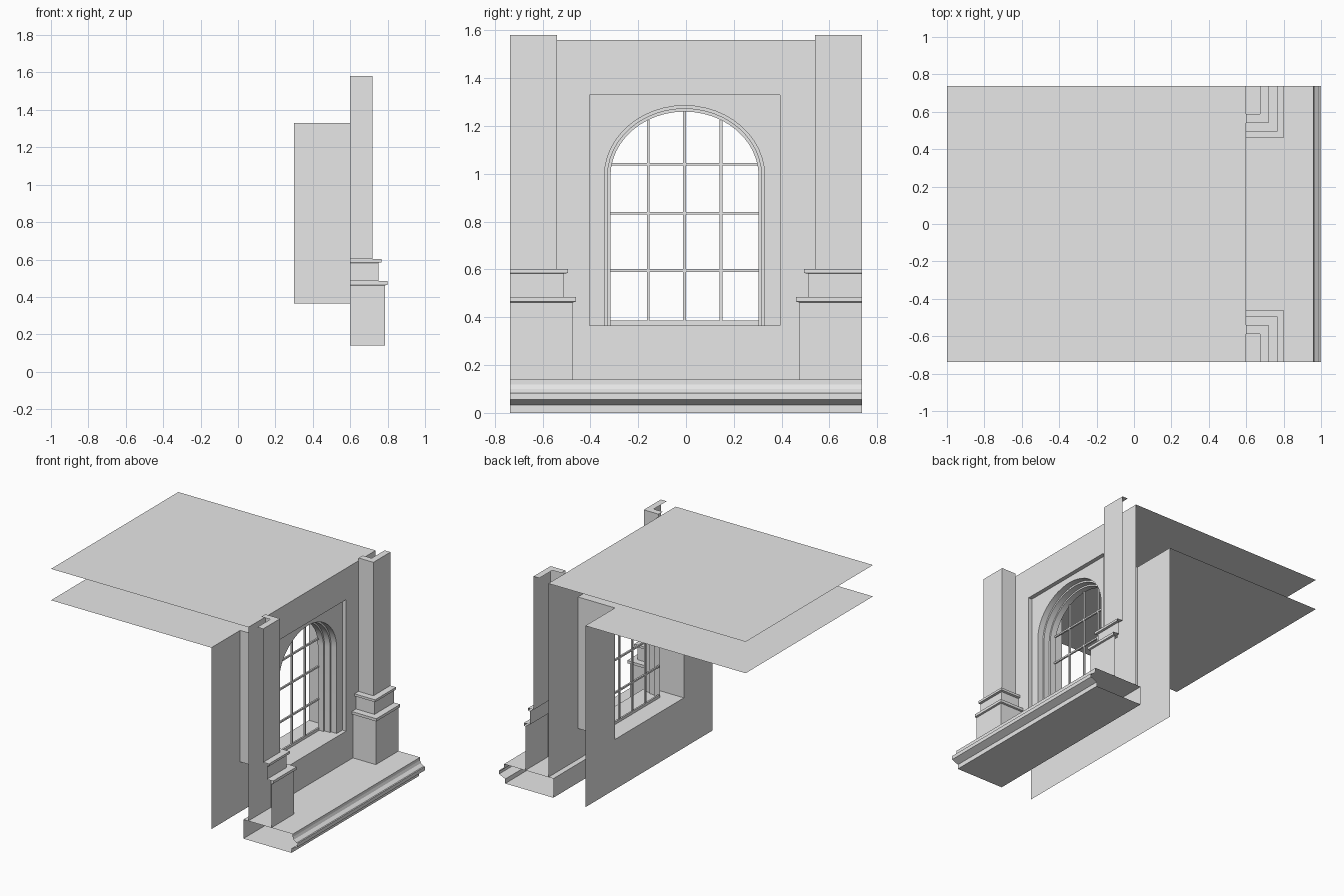
import bpy
import bmesh
import math

cube = bpy.data.objects.get("Cube")
if cube:
    bpy.data.objects.remove(cube, do_unlink=True)

stone = bpy.data.materials.new("pale grey")
stone.use_nodes = True
GREY = (0.8, 0.8, 0.8, 1.0)
stone.diffuse_color = GREY
stone.node_tree.nodes["Principled BSDF"].inputs["Base Color"].default_value = GREY

HALF = 0.737                     # half width of the bay
X_OUT, X_IN = 0.60, 0.30         # outer and inner wall planes
Z_LEDGE, Z_ROOF, Z_CEIL = 0.14, 1.56, 1.33
YC = -0.006                      # window centre line
Y0, Y1, SILL = -0.404, 0.394, 0.366
SPRING = 0.99                    # where the arch starts
X_PANEL, X_BARS = 0.57, 0.44


def make(name, quads, smooth=False):
    """Build one object from a list of polygons."""
    bm = bmesh.new()
    for q in quads:
        bm.faces.new([bm.verts.new(p) for p in q])
    bmesh.ops.remove_doubles(bm, verts=bm.verts[:], dist=1e-5)
    mesh = bpy.data.meshes.new(name)
    bm.to_mesh(mesh)
    bm.free()
    mesh.materials.append(stone)
    ob = bpy.data.objects.new(name, mesh)
    bpy.context.scene.collection.objects.link(ob)
    if smooth:
        bpy.ops.object.select_all(action='DESELECT')
        ob.select_set(True)
        bpy.context.view_layer.objects.active = ob
        bpy.ops.object.shade_smooth_by_angle(angle=math.radians(30))
    return ob


def strips(rows):
    """Quads joining neighbouring rows of points."""
    return [(a[i], b[i], b[i + 1], a[i + 1])
            for a, b in zip(rows, rows[1:]) for i in range(len(a) - 1)]


def rect_x(x, y0, y1, z0, z1):
    return [(x, y0, z0), (x, y1, z0), (x, y1, z1), (x, y0, z1)]


def rect_z(z, x0, x1):
    return [(x0, -HALF, z), (x1, -HALF, z), (x1, HALF, z), (x0, HALF, z)]


def wall(x, z0, z1):
    """Wall plane with the rectangular window opening left out."""
    parts = [rect_x(x, -HALF, Y0, z0, z1), rect_x(x, Y1, HALF, z0, z1),
             rect_x(x, Y0, Y1, z0, SILL)]
    if z1 > Z_CEIL:
        parts.append(rect_x(x, Y0, Y1, Z_CEIL, z1))
    return parts


def box(x0, x1, y0, y1, z0, z1):
    lo = [(x0, y0, z0), (x1, y0, z0), (x1, y1, z0), (x0, y1, z0)]
    hi = [(x, y, z1) for x, y, _ in lo]
    sides = [(lo[i], lo[(i + 1) % 4], hi[(i + 1) % 4], hi[i]) for i in range(4)]
    return sides + [lo[::-1], hi]


# Walls, roof and ceiling sheets
make("outer_wall", wall(X_OUT, Z_LEDGE, Z_ROOF))
make("inner_wall", wall(X_IN, 0.0, Z_CEIL))
make("roof_sheet", [rect_z(Z_ROOF, -1.0, X_OUT)])
make("ceiling_sheet", [rect_z(Z_CEIL, -1.0, X_IN)])

# Rectangular reveal between the two walls
ring = [(Y0, SILL), (Y1, SILL), (Y1, Z_CEIL), (Y0, Z_CEIL), (Y0, SILL)]
make("window_reveal", strips([[(x, y, z) for y, z in ring] for x in (X_OUT, X_IN)]))


# Arched opening: half width a, straight jambs and a slightly flat arc
def arc(a, n=24):
    rise = a - 0.04
    return [(YC - a * math.cos(math.pi * i / n), SPRING + rise * math.sin(math.pi * i / n))
            for i in range(n + 1)]


def arch(a):
    return [(YC - a, SILL)] + arc(a) + [(YC + a, SILL)]


A_OUT, A_MID, A_IN = 0.335, 0.322, 0.31
panel = strips([[(X_PANEL, y, z) for y, z in arc(A_OUT)],
                [(X_PANEL, y, Z_CEIL) for y, z in arc(A_OUT)]])
panel += [rect_x(X_PANEL, Y0, YC - A_OUT, SILL, Z_CEIL),
          rect_x(X_PANEL, YC + A_OUT, Y1, SILL, Z_CEIL)]
make("arch_panel", panel)

steps = [(A_OUT, X_PANEL), (A_OUT, 0.525), (A_MID, 0.525),
         (A_MID, 0.48), (A_IN, 0.48), (A_IN, X_BARS - 0.006)]
make("arch_steps", strips([[(x, y, z) for y, z in arch(a)] for a, x in steps]), True)

# Glazing bars, cut to length by the arch
RISE = A_IN - 0.04
BAR = 0.006
for i, dy in enumerate((-0.152, 0.0, 0.152)):
    top = SPRING + RISE * math.sqrt(1 - (dy / A_IN) ** 2)
    make(f"upright_bar_{i + 1}", box(X_BARS - BAR, X_BARS + BAR,
                                     YC + dy - BAR, YC + dy + BAR, SILL, top))
for i, z in enumerate((0.595, 0.835, 1.04)):
    w = A_IN * math.sqrt(1 - (max(0, z - SPRING) / RISE) ** 2)
    make(f"cross_bar_{i + 1}", box(X_BARS - BAR, X_BARS + BAR, YC - w, YC + w, z - BAR, z + BAR))
make("bottom_rail", box(X_BARS - BAR, X_BARS + BAR, YC - A_IN, YC + A_IN, SILL, 0.386))

# Pilasters: an L-shaped sweep, open on the outer side, with a rim on top
profile = [(0.066, 0.14), (0.066, 0.462), (0.079, 0.465), (0.079, 0.485),
           (0.030, 0.485), (0.030, 0.582), (0.046, 0.585), (0.046, 0.602),
           (0.0, 0.602), (0.0, 1.58), (-0.047, 1.58)]
for name, side in (("left_pilaster", 1), ("right_pilaster", -1)):
    rows = [[(X_OUT, side * (0.54 - o), z), (0.72 + o, side * (0.54 - o), z),
             (0.72 + o, side * HALF, z)] for o, z in profile]
    make(name, strips(rows))

# Moulded ledge along the foot of the wall, open at both ends
ledge = [(X_OUT, Z_LEDGE), (0.96, 0.14), (0.96, 0.118), (0.967, 0.10), (0.99, 0.083),
         (1.0, 0.083), (1.0, 0.056), (0.95, 0.033), (0.95, 0.0), (0.56, 0.0),
         (0.56, 0.14), (X_OUT, Z_LEDGE)]
make("base_ledge", strips([[(x, y, z) for x, z in ledge] for y in (-HALF, HALF)]))

# Consistent facing for every closed or swept part
for ob in bpy.context.scene.objects:
    if ob.type == 'MESH' and ob.name in ("base_ledge", "left_pilaster", "right_pilaster"):
        bm = bmesh.new()
        bm.from_mesh(ob.data)
        bmesh.ops.recalc_face_normals(bm, faces=bm.faces[:])
        bm.to_mesh(ob.data)
        bm.free()
